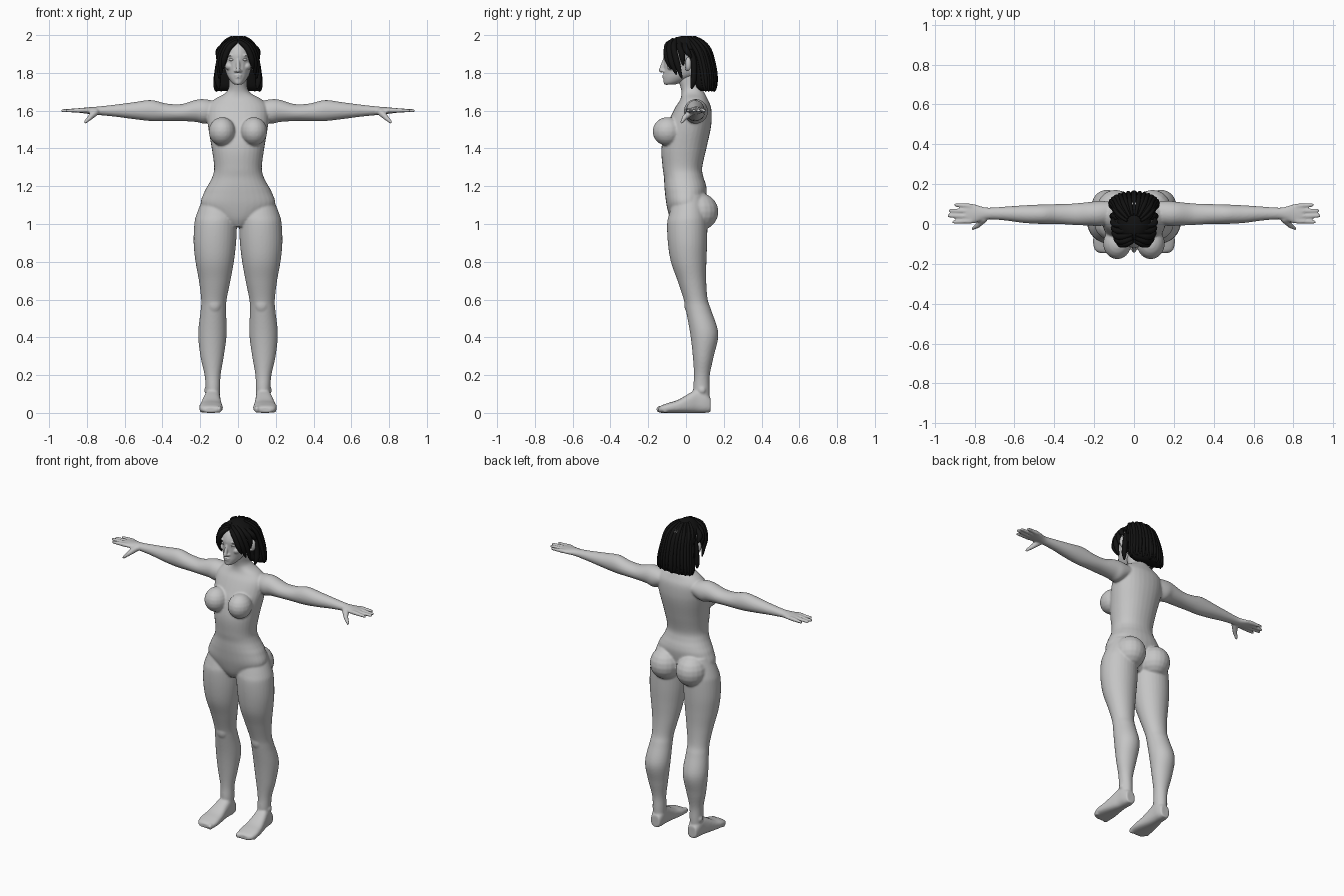
import bpy, bmesh, math
from mathutils import Matrix, Vector


def material(name, rgb):
    m = bpy.data.materials.new(name)
    m.diffuse_color = (*rgb, 1)
    return m


SKIN = material("light_grey", (0.56, 0.56, 0.56))
HAIR = material("black_hair", (0.006, 0.006, 0.006))


def spline(rows, steps=6):
    """Catmull-Rom through rows of numbers."""
    out = []
    for i in range(len(rows) - 1):
        a, b, c, d = (rows[max(i - 1, 0)], rows[i], rows[i + 1],
                      rows[min(i + 2, len(rows) - 1)])
        for s in range(steps):
            t = s / steps
            out.append([0.5 * (2 * q + (r - p) * t + (2 * p - 5 * q + 4 * r - w) * t * t
                               + (3 * q - p - 3 * r + w) * t ** 3)
                        for p, q, r, w in zip(a, b, c, d)])
    return out + [list(rows[-1])]


def loft(bm, rows, axis="z", side=1, power=1.0, n=32):
    """Skin oval sections; each row is (position, a_min, a_max, b_min, b_max)."""
    rings = []
    for t, a0, a1, b0, b1 in spline(rows):
        ring = []
        for k in range(n):
            ang = 2 * math.pi * k / n
            c, s = math.cos(ang), math.sin(ang)
            a = (a0 + a1) / 2 + (a1 - a0) / 2 * math.copysign(abs(c) ** power, c)
            b = (b0 + b1) / 2 + (b1 - b0) / 2 * math.copysign(abs(s) ** power, s)
            p = {"z": (a, b, t), "x": (t, a, b), "y": (a, t, b)}[axis]
            ring.append(bm.verts.new((p[0] * side, p[1], p[2])))
        rings.append(ring)
    for r0, r1 in zip(rings, rings[1:]):
        for k in range(n):
            bm.faces.new((r0[k], r0[(k + 1) % n], r1[(k + 1) % n], r1[k]))
    bm.faces.new(rings[0])
    bm.faces.new(rings[-1])


def ball(bm, pos, rad, seg=20):
    m = Matrix.Translation(pos) @ Matrix.Diagonal((*rad, 1))
    bmesh.ops.create_uvsphere(bm, u_segments=seg, v_segments=seg // 2, radius=1, matrix=m)


def finger(bm, p, q, r0, r1):
    """Chain of overlapping balls, fused by the remesh."""
    p, q = Vector(p), Vector(q)
    n = max(2, int((q - p).length / 0.005))
    for i in range(n + 1):
        r = r0 + (r1 - r0) * i / n
        ball(bm, p.lerp(q, i / n), (r, r, r), 12)


def finish(bm, name, mat, voxel=0, smooth=0):
    bmesh.ops.recalc_face_normals(bm, faces=bm.faces)
    me = bpy.data.meshes.new(name)
    bm.to_mesh(me)
    bm.free()
    me.materials.append(mat)
    for f in me.polygons:
        f.use_smooth = True
    ob = bpy.data.objects.new(name, me)
    bpy.context.collection.objects.link(ob)
    if voxel:
        r = ob.modifiers.new("fuse", "REMESH")
        r.mode, r.voxel_size, r.use_smooth_shade = "VOXEL", voxel, True
        s = ob.modifiers.new("soften", "SMOOTH")
        s.factor, s.iterations = 0.5, smooth
    return ob


def sym(rows):
    """Rows (z, half_width, y_front, y_back) to symmetric sections."""
    return [(z, -w, w, f, b) for z, w, f, b in rows]


# Body: torso and neck
body = bmesh.new()
loft(body, sym([(.985, .04, -.06, .05), (1.03, .12, -.085, .08), (1.1, .195, -.103, .1),
                (1.17, .178, -.112, .11), (1.21, .156, -.115, .105), (1.25, .136, -.117, .092),
                (1.3, .126, -.124, .086), (1.4, .139, -.13, .108), (1.5, .156, -.11, .13),
                (1.56, .163, -.085, .136), (1.62, .16, -.055, .132), (1.66, .125, -.03, .115),
                (1.69, .072, -.024, .1), (1.72, .05, -.028, .085), (1.78, .047, -.045, .078),
                (1.84, .045, -.045, .075)]), power=.92)

LEG = [(1.15, .04, .18, -.06, .09), (1.05, .006, .22, -.09, .11), (1.0, .006, .231, -.1, .113),
       (.9, .01, .235, -.096, .112), (.8, .022, .225, -.08, .108), (.7, .04, .207, -.045, .107),
       (.6, .06, .195, -.012, .115), (.54, .063, .198, 0, .135), (.42, .06, .211, .022, .171),
       (.3, .075, .199, .036, .147), (.2, .092, .177, .042, .126), (.12, .094, .171, .038, .125),
       (.03, .097, .168, .045, .124)]
FOOT = [(-.145, .095, .175, .001, .03), (-.13, .085, .197, 0, .04), (-.09, .08, .206, 0, .054),
        (-.04, .084, .2, 0, .07), (.02, .091, .187, 0, .105), (.06, .093, .177, 0, .125),
        (.1, .094, .172, 0, .11), (.13, .102, .163, .004, .08)]
ARM = [(.1, .01, .11, 1.57, 1.645), (.17, -.01, .116, 1.532, 1.66), (.22, -.008, .111, 1.54, 1.658),
       (.3, -.005, .103, 1.545, 1.635), (.38, 0, .1, 1.545, 1.638), (.46, 0, .098, 1.545, 1.656),
       (.55, .005, .094, 1.555, 1.645), (.65, .018, .087, 1.568, 1.632),
       (.73, .023, .082, 1.576, 1.623), (.765, .016, .088, 1.58, 1.62),
       (.8, .004, .1, 1.584, 1.617), (.835, .002, .102, 1.588, 1.614), (.85, .008, .096, 1.592, 1.61)]

for s in (1, -1):
    loft(body, LEG, side=s)
    loft(body, FOOT, "y", s, .75)
    loft(body, ARM, "x", s)
    # Bust, buttocks, kneecap, ankle bones
    ball(body, (s * .084, -.098, 1.49), (.071, .079, .076))
    ball(body, (s * .093, .068, 1.065), (.096, .104, .1))
    ball(body, (s * .126, .02, .575), (.04, .03, .05))
    ball(body, (s * .165, .085, .12), (.014, .02, .02))
    # Fingers and thumb
    for y0, y1, tip in ((.09, .096, .896), (.064, .068, .922), (.039, .041, .928), (.014, .01, .905)):
        finger(body, (s * .82, y0, 1.602), (s * tip, y1, 1.6), .0135, .0095)
    finger(body, (s * .755, .025, 1.592), (s * .785, -.008, 1.562), .02, .014)
    finger(body, (s * .785, -.008, 1.562), (s * .808, -.022, 1.54), .0135, .0095)
    # Toes
    for i in range(5):
        r = .019 - .0022 * min(i, 4)
        ball(body, (s * (.1 + .0225 * i), -.137 + .007 * i, r), (.013, r + .002, r))
# Remesh fuses the parts into one skin
finish(body, "body", SKIN, .0058, 6)

# Head with face relief
head = bmesh.new()
loft(head, sym([(1.738, .018, -.112, -.06), (1.75, .034, -.118, -.02), (1.775, .052, -.12, .04),
                (1.8, .063, -.118, .08), (1.85, .075, -.117, .11), (1.9, .08, -.119, .125),
                (1.95, .068, -.095, .11), (1.98, .035, -.045, .06)]))
finger(head, (0, -.114, 1.87), (0, -.132, 1.814), .009, .0125)
ball(head, (0, -.108, 1.787), (.024, .018, .006))
ball(head, (0, -.108, 1.776), (.021, .017, .006))
ball(head, (0, -.103, 1.75), (.02, .016, .014))
for s in (1, -1):
    ball(head, (s * .012, -.118, 1.81), (.01, .013, .008))
    ball(head, (s * .032, -.094, 1.893), (.026, .02, .008))
    ball(head, (s * .045, -.074, 1.835), (.024, .028, .022))
finish(head, "head", SKIN, .004, 4)

# Eyes and ears
eyes, ears = bmesh.new(), bmesh.new()
for s in (1, -1):
    ball(eyes, (s * .031, -.098, 1.87), (.017, .014, .008))
    ball(ears, (s * .1, .012, 1.848), (.016, .016, .036))
    ball(ears, (s * .09, .008, 1.825), (.018, .012, .016))
finish(eyes, "eyes", SKIN)
finish(ears, "ears", SKIN)

# Hair: solid bob at the back and a cap on the crown
BOB = [(1.705, .118, .075, .148), (1.73, .124, .05, .157), (1.8, .116, .035, .157),
       (1.87, .104, .02, .143), (1.92, .095, .0, .125), (1.96, .07, -.02, .09), (1.985, .035, -.02, .045)]
hair = bmesh.new()
loft(hair, sym(BOB))
loft(hair, sym([(1.925, .088, -.075, .11), (1.95, .081, -.085, .103), (1.972, .062, -.074, .083),
                (1.988, .038, -.05, .05), (1.996, .012, -.02, .015)]))
finish(hair, "hair_volume", HAIR)

# Hair locks: tapered strands along splines
cu = bpy.data.curves.new("hair_locks", "CURVE")
cu.dimensions, cu.bevel_depth, cu.bevel_resolution = "3D", .016, 2
cu.use_fill_caps = True
cu.materials.append(HAIR)


def lock(points, thick=1.0):
    pts = spline(points, 5)
    sp = cu.splines.new("POLY")
    sp.points.add(len(pts) - 1)
    sp.use_smooth = True
    for i, (pt, co) in enumerate(zip(sp.points, pts)):
        t = i / (len(pts) - 1)
        pt.co = (*co, 1)
        pt.radius = thick * min(.5 + 2 * t, 1, .25 + 3 * (1 - t))


FRONT = [((.004, -.085, 1.968), (.045, -.102, 1.935), (.07, -.1, 1.88), (.08, -.078, 1.82)),
         ((.006, -.07, 1.978), (.058, -.088, 1.938), (.085, -.08, 1.87), (.09, -.05, 1.79)),
         ((.006, -.05, 1.983), (.068, -.065, 1.94), (.096, -.052, 1.87), (.1, -.022, 1.77)),
         ((.006, -.03, 1.985), (.075, -.035, 1.94), (.1, -.022, 1.9), (.1, -.015, 1.84)),
         ((.006, -.01, 1.985), (.078, -.005, 1.94), (.103, .005, 1.915), (.106, .03, 1.88)),
         ((.07, .02, 1.93), (.098, .04, 1.86), (.108, .04, 1.77), (.1, .03, 1.715))]
for s in (1, -1):
    for pts in FRONT:
        lock([(s * x, y, z) for x, y, z in pts], 1.0)
    # Back strands follow the bob's surface
    for k in range(9):
        a = math.radians(-8 + 12 * k)
        pts = []
        for z, w, f, b in reversed(BOB):
            pts.append((s * w * .98 * math.cos(a),
                        (f + b) / 2 + (b - f) / 2 * .98 * math.sin(a), z + (.006 if k % 2 else -.004)))
        lock(pts, .72)
bpy.context.collection.objects.link(bpy.data.objects.new("hair_locks", cu))
